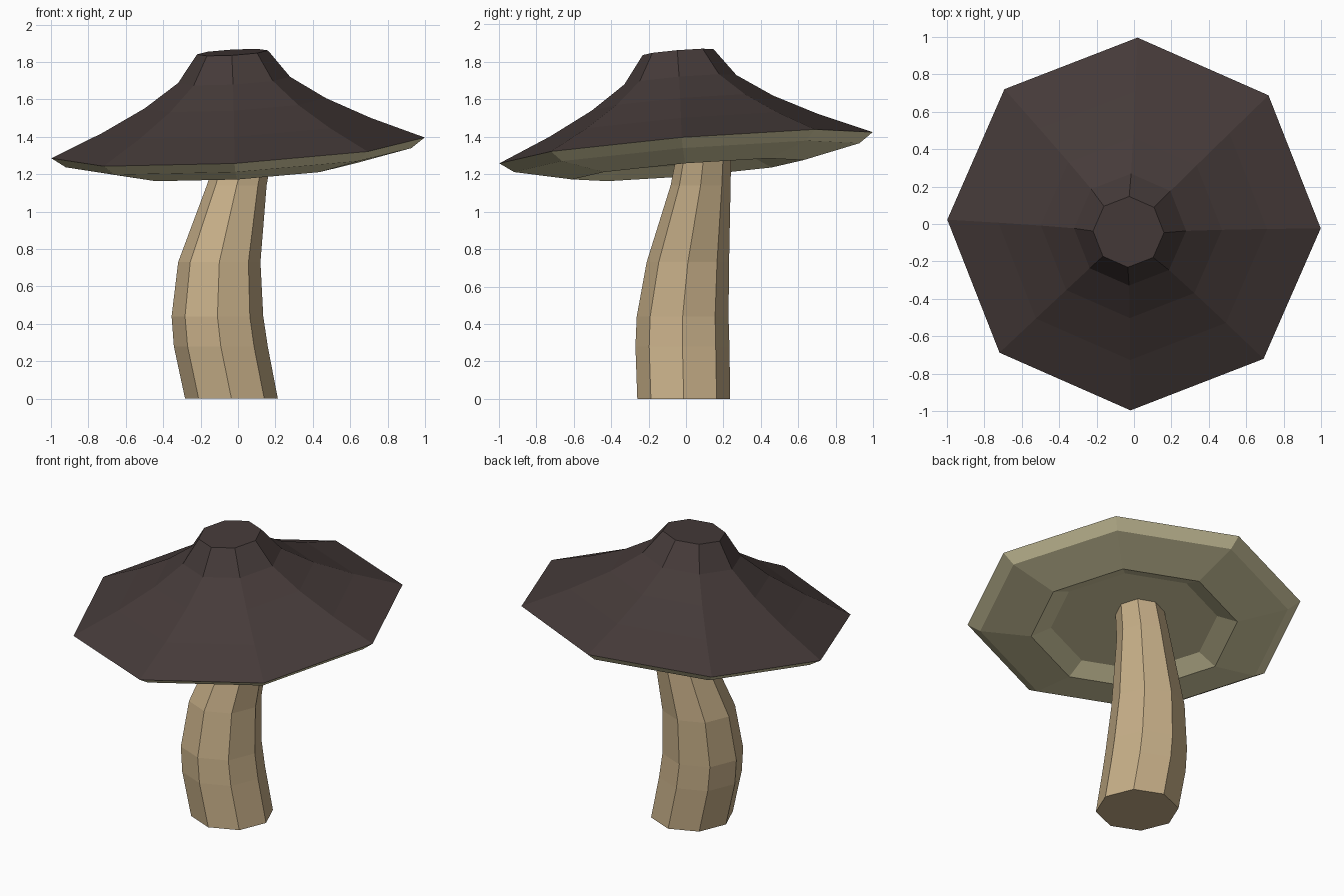
import bpy, bmesh, math
from mathutils import Vector, Matrix

if "Cube" in bpy.data.objects:
    bpy.data.objects.remove(bpy.data.objects["Cube"])

SIDES = 8


def material(name, rgb):
    m = bpy.data.materials.new(name)
    m.diffuse_color = (*rgb, 1.0)
    m.use_nodes = True
    m.node_tree.nodes["Principled BSDF"].inputs["Base Color"].default_value = m.diffuse_color
    return m


def loft(name, rings, mat, matrix=Matrix(), spin=0.0, cap_start=False, cap_end=True):
    """Skin eight-sided rings given as (x, y, z, radius)."""
    bm = bmesh.new()
    loops = []
    for x, y, z, r in rings:
        loop = []
        for i in range(SIDES):
            a = 2 * math.pi * i / SIDES + spin
            loop.append(bm.verts.new(matrix @ Vector((x + r * math.cos(a), y + r * math.sin(a), z))))
        loops.append(loop)
    for a, b in zip(loops, loops[1:]):
        for i in range(SIDES):
            j = (i + 1) % SIDES
            bm.faces.new((a[i], a[j], b[j], b[i]))
    if cap_start:
        bm.faces.new(loops[0][::-1])
    if cap_end:
        bm.faces.new(loops[-1])
    # rings listed from top to bottom come out inside-out
    if rings[0][2] > rings[-1][2]:
        bmesh.ops.reverse_faces(bm, faces=bm.faces[:])
    me = bpy.data.meshes.new(name)
    bm.to_mesh(me)
    bm.free()
    me.materials.append(mat)
    ob = bpy.data.objects.new(name, me)
    bpy.context.collection.objects.link(ob)
    return ob


cap_brown = material("dark brown cap", (0.060, 0.043, 0.041))
gill_green = material("olive underside", (0.70, 0.64, 0.385))
stem_tan = material("tan stem", (0.565, 0.425, 0.245))

# Bent, tapering stem
loft("stem", [
    (-0.035, -0.012, 0.00, 0.248),
    (-0.092, -0.019, 0.28, 0.251),
    (-0.110, -0.018, 0.44, 0.245),
    (-0.100, 0.010, 0.73, 0.220),
    (-0.007, 0.078, 1.14, 0.160),
    (0.035, 0.095, 1.30, 0.146),
], stem_tan, cap_start=True)

# Tilted cap: flared top and recessed underside share the rim
tilt = Vector((0, 0, 1)).rotation_difference(Vector((-0.0575, -0.0825, 1)))
place = Matrix.Translation((0, 0, 1.341)) @ tilt.to_matrix().to_4x4()
spin = math.radians(-1.2)

top = [(1.0, 0.0), (0.72, 0.12), (0.485, 0.24), (0.30, 0.365), (0.19, 0.513)]
under = [(1.0, 0.0), (0.925, -0.053), (0.62, -0.118), (0.50, -0.065)]

loft("cap_top", [(0, 0, h, r) for r, h in top], cap_brown, place, spin)
loft("cap_underside", [(0, 0, h, r) for r, h in under], gill_green, place, spin)
